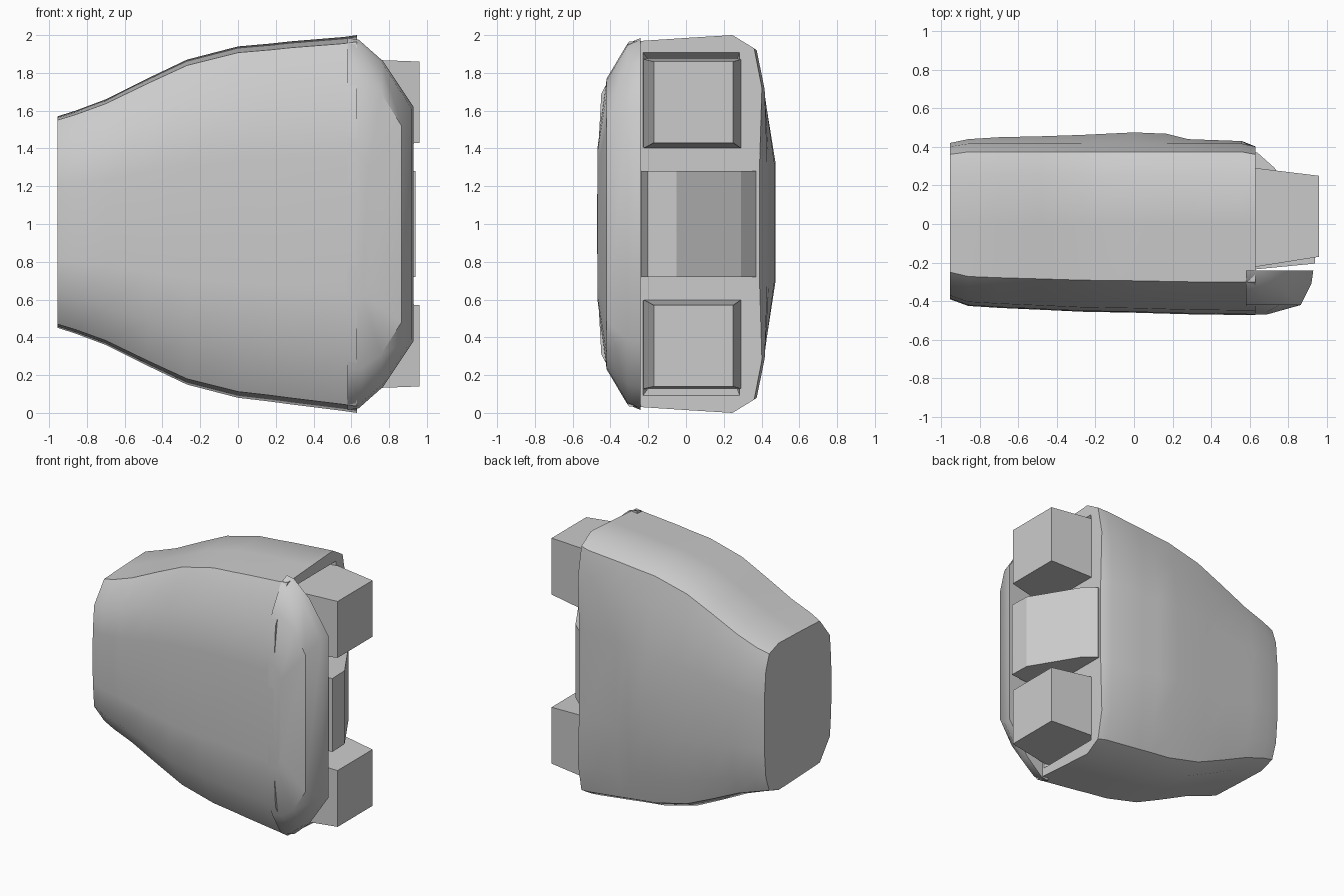
import bpy, bmesh, math

if "Cube" in bpy.data.objects:
    bpy.data.objects.remove(bpy.data.objects["Cube"])


def loft(name, rings, smooth=True):
    """Skin a list of equal-length point rings and cap both ends."""
    bm = bmesh.new()
    vr = [[bm.verts.new(p) for p in r] for r in rings]
    for a, b in zip(vr, vr[1:]):
        n = len(a)
        for i in range(n):
            j = (i + 1) % n
            bm.faces.new((a[i], a[j], b[j], b[i]))
    bm.faces.new(vr[0])
    bm.faces.new(vr[-1])
    bmesh.ops.recalc_face_normals(bm, faces=bm.faces)
    me = bpy.data.meshes.new(name)
    bm.to_mesh(me)
    bm.free()
    ob = bpy.data.objects.new(name, me)
    bpy.context.collection.objects.link(ob)
    if smooth:
        bpy.ops.object.select_all(action='DESELECT')
        ob.select_set(True)
        bpy.context.view_layer.objects.active = ob
        bpy.ops.object.shade_smooth_by_angle(angle=math.radians(38))
    return ob


def rect(x, y0, y1, z0, z1):
    return [(x, y0, z0), (x, y1, z0), (x, y1, z1), (x, y0, z1)]


def body_ring(x, z0, z1, f, side, b):
    """Rounded cross-section: f = front depth, side = back edge depth, b = back centre."""
    zc, h = (z0 + z1) / 2, (z1 - z0) / 2
    upper = [(-f * .99, .35), (-f * .95, .69), (-f * .64, .965), (0, .985),
             (side * .6, 1), (side * .88, .93), (side * .98, .72), (b, .33)]
    half = [(x, y, zc + k * h) for y, k in upper]
    lower = [(x, y, zc - k * h) for y, k in reversed(upper)]
    return [(x, -f, zc)] + half + lower


# main body, from the narrow wrist end to the wide end
sections = [(-.955, .45, 1.57, .39, .41, .42), (-.86, .42, 1.60, .425, .425, .44),
            (-.70, .36, 1.66, .435, .425, .45), (-.48, .25, 1.77, .445, .425, .455),
            (-.27, .15, 1.87, .455, .425, .462), (0, .08, 1.94, .46, .425, .475),
            (.17, .06, 1.955, .465, .425, .468), (.28, .045, 1.967, .468, .425, .44),
            (.56, .01, 1.99, .472, .425, .43), (.63, 0, 2.0, .472, .41, .39)]
body = loft("palm_body", [body_ring(*s) for s in sections])

# front shell lip, overhanging the block end
lip = []
for y, pts in [(-.24, [(.58, .985), (.64, .975), (.77, .86), (.93, .62)]),
               (-.31, [(.58, .955), (.65, .945), (.765, .85), (.92, .61)]),
               (-.42, [(.58, .77), (.66, .76), (.76, .69), (.865, .52)]),
               (-.469, [(.58, .40), (.62, .40), (.66, .38), (.69, .30)])]:
    lip.append([(x, y, 1 + z) for x, z in pts] + [(x, y, 1 - z) for x, z in reversed(pts)])
loft("front_lip", lip)

# knuckle blocks and the shallow wells they sit in
for name, s in (("upper", 1), ("lower", -1)):
    loft(name + "_knuckle_block",
         [rect(.55, -.235, .30, 1 + s * .395, 1 + s * .875),
          rect(.96, -.17, .25, 1 + s * .43, 1 + s * .86)], False)
    cut = loft(name + "_well_cutter",
               [rect(.57, -.20, .27, 1 + s * .42, 1 + s * .87),
                rect(.70, -.26, .30, 1 + s * .39, 1 + s * .95)], False)
    cut.hide_render = True
    cut.hide_viewport = True
    m = body.modifiers.new(name + "_well", 'BOOLEAN')
    m.operation = 'DIFFERENCE'
    m.solver = 'EXACT'
    m.object = cut

# middle wedge between the blocks
wedge = [(.58, -.24), (.94, -.205), (.935, -.05), (.73, .29), (.64, .37), (.58, .37)]
loft("middle_wedge", [[(x, y, z) for x, y in wedge] for z in (.72, 1.28)], False)
